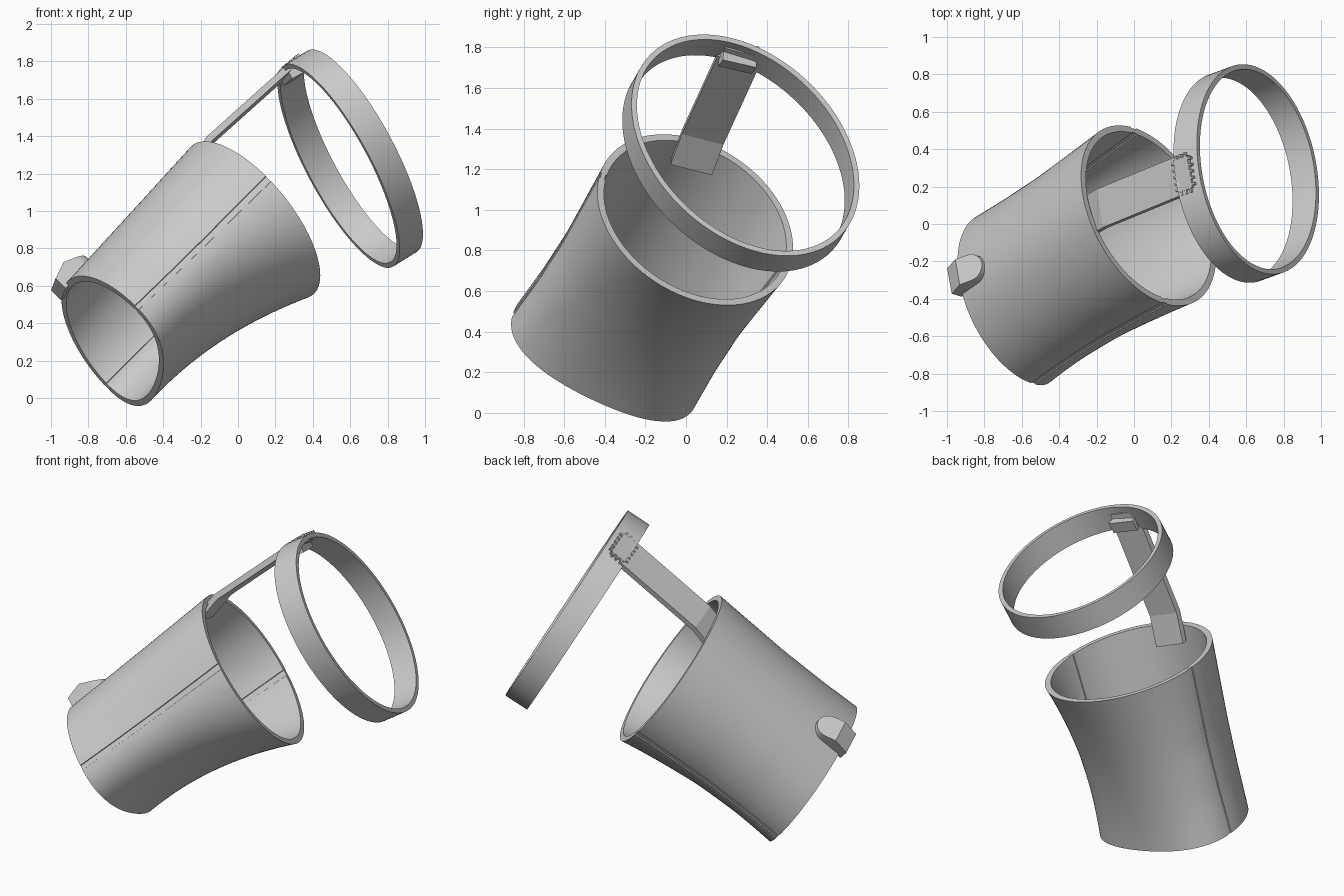
import bpy, bmesh, math
from mathutils import Vector, Matrix

if "Cube" in bpy.data.objects:
    bpy.data.objects.remove(bpy.data.objects["Cube"])


def frame(axis, up, origin):
    """Matrix with local z = axis, local x = up, local y = side."""
    z = Vector(axis).normalized()
    x = Vector(up)
    x = (x - z * x.dot(z)).normalized()
    y = z.cross(x)
    m = Matrix((x, y, z)).transposed().to_4x4()
    m.translation = Vector(origin)
    return m


def make(name, bm, mat, smooth=True):
    bmesh.ops.recalc_face_normals(bm, faces=bm.faces)
    me = bpy.data.meshes.new(name)
    bm.to_mesh(me)
    bm.free()
    me.transform(mat)
    ob = bpy.data.objects.new(name, me)
    bpy.context.collection.objects.link(ob)
    bpy.context.view_layer.objects.active = ob
    ob.select_set(True)
    if smooth:
        bpy.ops.object.shade_smooth_by_angle(angle=math.radians(35))
    ob.select_set(False)
    return ob


def add_box(bm, c, size):
    m = Matrix.Translation(c) @ Matrix.Diagonal((*size, 1))
    return bmesh.ops.create_cube(bm, size=1, matrix=m)["verts"]


def loft(bm, loops, closed=True):
    """Skin through a list of loops, either cyclic or capped at the ends."""
    rows = [[bm.verts.new(p) for p in lp] for lp in loops]
    n = len(rows[0])
    following = rows[1:] + rows[:1] if closed else rows[1:]
    for a, b in zip(rows, following):
        for i in range(n):
            bm.faces.new((a[i], a[(i + 1) % n], b[(i + 1) % n], b[i]))
    if not closed:
        bm.faces.new(rows[0])
        bm.faces.new(rows[-1])


def interp(table, s):
    for (s0, v0), (s1, v1) in zip(table, table[1:]):
        if s <= s1:
            t = (s - s0) / (s1 - s0)
            return v0 + (v1 - v0) * t
    return table[-1][1]


# Sleeve: round mouth, flatter cuff, hollowed underside, seams on both sides
LENGTH = 1.07
TOP = [(0, .515), (LENGTH, .37)]
SIDE = [(0, .527), (.5, .497), (.8, .497), (LENGTH, .508)]


def under(s):
    t = s / LENGTH
    return .510 - .37 * t + .24 * t * t


angles = [(2 * math.pi * (i + .5) / 96, 0) for i in range(96)]
angles = [a for a in angles if all(
    abs(a[0] - math.radians(c)) > math.radians(2.4) for c in (90, 270))]
for c in (90, 270):
    for d, g in ((-2.4, 0), (-2.1, 1), (2.1, 1), (2.4, 0)):
        angles.append((math.radians(c + d), g))
angles.sort()


def section(s, inset):
    t = s / LENGTH
    mid = -.09 * t          # widest line drops toward the cuff
    pts = []
    for a, groove in angles:
        d = inset + (.006 if groove else 0) * (1 if inset == 0 else -1)
        ca, sa = math.cos(a), math.sin(a)
        up = interp(TOP, s) - mid if ca > 0 else under(s) + mid
        k = 1
        if ca < 0:          # squarer lower corners toward the cuff
            k += .05 * t ** 3 * math.sin(2 * a) ** 2
        pts.append((mid + ca * (up - d) * k, sa * (interp(SIDE, s) - d) * k, -s))
    return pts


sleeve_m = frame((.71, .40, .58), (-.69, .21, .70), (.08, .045, .95))
bm = bmesh.new()
ss = [LENGTH * i / 20 for i in range(21)]
loft(bm, [section(s, 0) for s in ss] + [section(s, .036) for s in reversed(ss)])
make("sleeve", bm, sleeve_m)

# Cuff tab: rounded at one end, bevelled wedge at the other
HW = .076
bm = bmesh.new()
plan = [(HW, 1.095), (HW, .995), (HW, .93)]
plan += [(HW * math.cos(a), .93 - HW * math.sin(a))
         for a in [math.pi * i / 16 for i in range(1, 16)]]
plan += [(-HW, .93), (-HW, .995), (-HW, 1.095)]
height = [(.84, .415), (.995, .462), (1.1, .42)]
lo = [bm.verts.new((.345, y, -s)) for y, s in plan]
hi = [bm.verts.new((interp(height, s), y, -s)) for y, s in plan]
n = len(plan)
for i in range(n):
    j = (i + 1) % n
    bm.faces.new((lo[i], lo[j], hi[j], hi[i]))
bm.faces.new(lo)
bm.faces.new(hi[1:-1])
bm.faces.new((hi[0], hi[1], hi[-2], hi[-1]))
make("cuff_tab", bm, sleeve_m)

# Strap arm joining the sleeve to the ring, bent to follow the sleeve wall
strap_m = frame((.727, .29, .62), (-.66, .076, .74), (.235, .25, 1.725))
bm = bmesh.new()
loft(bm, [[(x + dx, y, z) for x, y in
           ((-.018, -.107), (.018, -.107), (.018, .107), (-.018, .107))]
          for z, dx in ((.03, 0), (-.57, -.014), (-.75, -.066))], closed=False)
make("strap", bm, strap_m, False)

# Upper ring band, slightly oval
A, B, HALF, THICK = .66, .532, .077, .028
ring_m = frame((.81, .296, .506), (-.25, -.61, .75), (.60, .27, 1.28))
bm = bmesh.new()
prof = [(0, -HALF), (0, HALF), (THICK, HALF), (THICK, -HALF)]
loft(bm, [[((A - d) * math.cos(2 * math.pi * i / 96),
            (B - d) * math.sin(2 * math.pi * i / 96), z)
           for i in range(96)] for d, z in prof])
make("ring_band", bm, ring_m)

# Toothed clasp plate on the outside of the joint
clasp_m = frame((.727, .29, .62), (-.66, .076, .74), (.277, .265, 1.762))
bm = bmesh.new()
add_box(bm, (0, 0, 0), (.05, .18, .10))
for side in (-1, 1):
    for i in range(5):
        add_box(bm, (.015, -.072 + .036 * i, side * .057), (.02, .012, .024))
    for i in range(3):
        add_box(bm, (.015, side * .098, -.032 + .032 * i), (.02, .026, .012))
make("clasp_plate", bm, clasp_m, False)

# Clasp block on the inside of the ring
bm = bmesh.new()
add_box(bm, (0, 0, 0), (.07, .175, .07))
make("clasp_block", bm, frame((.83, .33, .45), (-.55, .04, .83), (.28, .255, 1.735)), False)
